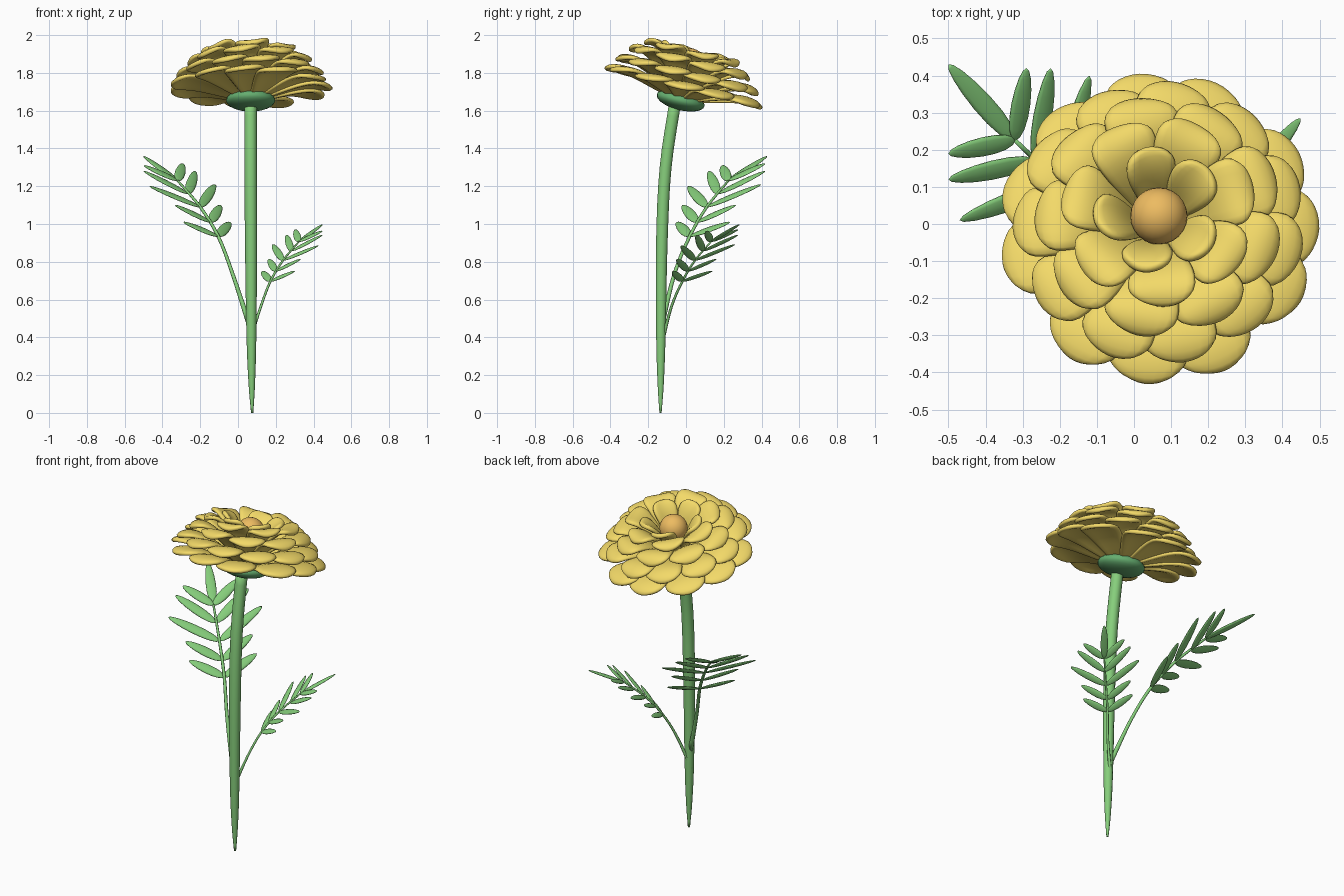
import bpy, bmesh, math
from mathutils import Vector, Matrix

if "Cube" in bpy.data.objects:
    bpy.data.objects.remove(bpy.data.objects["Cube"])


def mat(name, col):
    m = bpy.data.materials.new(name)
    m.diffuse_color = (*col, 1)
    m.use_nodes = True
    m.node_tree.nodes["Principled BSDF"].inputs["Base Color"].default_value = m.diffuse_color
    return m


GREEN = mat("green", (0.24, 0.62, 0.2))
DARK_GREEN = mat("dark_green", (0.13, 0.42, 0.16))
YELLOW = mat("yellow", (0.9, 0.7, 0.14))
ORANGE = mat("orange", (0.85, 0.5, 0.12))


def finish(name, bm, material):
    bmesh.ops.recalc_face_normals(bm, faces=bm.faces)
    me = bpy.data.meshes.new(name)
    bm.to_mesh(me)
    bm.free()
    for p in me.polygons:
        p.use_smooth = True
    ob = bpy.data.objects.new(name, me)
    bpy.context.collection.objects.link(ob)
    me.materials.append(material)
    return ob


def tube(bm, pts, sides=10):
    """Tapered tube through smoothed (x, y, z, radius) points."""
    P = [Vector(p) for p in pts]
    line = []
    for i in range(len(P) - 1):
        a, b = P[i], P[i + 1]
        ta = (b - P[i - 1]) / 2 if i else b - a
        tb = (P[i + 2] - a) / 2 if i + 2 < len(P) else b - a
        for k in range(4):
            t = k / 4
            line.append(a * (2*t**3 - 3*t*t + 1) + ta * (t**3 - 2*t*t + t)
                        + b * (3*t*t - 2*t**3) + tb * (t**3 - t*t))
    line.append(P[-1])
    rings = []
    for i, q in enumerate(line):
        d = (line[min(i + 1, len(line) - 1)] - line[max(i - 1, 0)]).xyz
        x = Vector((0, 1, 0)).cross(d).normalized()
        y = d.cross(x).normalized()
        rings.append([bm.verts.new(q.xyz + q.w * (x * math.cos(a) + y * math.sin(a)))
                      for a in [2 * math.pi * k / sides for k in range(sides)]])
    for r, s in zip(rings, rings[1:]):
        for k in range(sides):
            bm.faces.new((r[k], r[k - 1], s[k - 1], s[k]))
    bm.faces.new(rings[0])
    bm.faces.new(rings[-1])


# Main stem
bm = bmesh.new()
tube(bm, [(.075, -.135, 0, .006), (.073, -.134, .15, .017), (.071, -.133, .4, .026),
          (.069, -.128, .9, .032), (.067, -.108, 1.3, .033), (.067, -.055, 1.66, .033)])
finish("stem", bm, GREEN)


# Feathered leaves: thin stalk with five pairs of leaflets and one at the end
def leaflet(bm, base, tip, normal, width):
    d = tip - base
    side = d.cross(normal).normalized()
    n = side.cross(d).normalized()
    m = Matrix((side * width, d / 2, n * .008)).transposed().to_4x4()
    m.translation = (base + tip) / 2
    new = bmesh.ops.create_uvsphere(bm, u_segments=10, v_segments=8, radius=1,
                                    matrix=Matrix.Rotation(math.pi / 2, 4, 'X'))["verts"]
    for v in new:
        v.co.x *= 1 - .15 * v.co.y
    bmesh.ops.transform(bm, matrix=m, verts=new)


ORIGIN = Vector((.062, -.13, .46))
PAIRS = [  # attachment, outer tip, inner tip
    ((-.32, .225, 1.23), (-.5, .19, 1.31), (-.29, .42, 1.32)),
    ((-.265, .17, 1.16), (-.5, .12, 1.28), (-.225, .42, 1.28)),
    ((-.2, .11, 1.09), (-.47, .01, 1.2), (-.12, .4, 1.21)),
    ((-.145, .06, 1.01), (-.335, -.02, 1.1), (-.09, .265, 1.1)),
    ((-.105, .02, .935), (-.29, -.05, 1.01), (-.04, .235, 1.01))]


def leaf(name, place):
    bm = bmesh.new()
    tube(bm, [(*ORIGIN, .014), (-.03, -.06, .74, .01), (-.105, .02, .935, .009),
              (-.2, .11, 1.09, .008), (-.32, .225, 1.23, .006)], 8)
    n = Vector((-.62, .6, .6)).cross(Vector((.69, .72, 0)))
    for base, a, b in PAIRS:
        for tip in (a, b):
            leaflet(bm, Vector(base), Vector(tip), n, .029)
    leaflet(bm, Vector(PAIRS[0][0]), Vector((-.5, .43, 1.36)), n, .029)
    bmesh.ops.transform(bm, matrix=place, verts=bm.verts)
    finish(name, bm, GREEN)


leaf("left_leaf", Matrix())
leaf("right_leaf", Matrix.Translation((.055, -.13, .36))
     @ Matrix.Diagonal((-.7, .74, .71, 1)) @ Matrix.Translation(-ORIGIN))

# Tilted flower head: calyx, centre and petals share one frame
HEAD = Matrix.Translation((.067, -.03, 1.65)) @ Matrix.Rotation(math.radians(-14.2), 4, 'X')
for name, z, r, h, m in (("calyx", .005, .13, .052, DARK_GREEN), ("flower_centre", .21, .077, .077, ORANGE)):
    bm = bmesh.new()
    bmesh.ops.create_uvsphere(bm, u_segments=24, v_segments=14, radius=1,
                              matrix=HEAD @ Matrix.Translation((0, 0, z)) @ Matrix.Diagonal((r, r, h, 1)))
    finish(name, bm, m)

WIDTHS = (.25, .45, .68, .87, 1, .97, .62)
STEPS = (0, .18, .38, .57, .75, .91, 1.02)


def petal_ring(name, angles, curve, width, cup, roll=.012):
    """One ring of petals; curve is a Bezier of (radius, height)."""
    c = [Vector(p) for p in curve]
    bm = bmesh.new()
    for ang in angles:
        rot = HEAD @ Matrix.Rotation(math.radians(ang), 4, 'Z')
        rows = []
        for t0, w in zip(STEPS, WIDTHS):
            row = []
            for k in range(-2, 3):
                v = k / 2
                t = t0 - .07 * v * v * t0
                s = 1 - t
                p = c[0]*s**3 + 3*c[1]*s*s*t + 3*c[2]*s*t*t + c[3]*t**3
                d = ((c[1]-c[0])*s*s + 2*(c[2]-c[1])*s*t + (c[3]-c[2])*t*t).normalized()
                p = p + Vector((-d.y, d.x)) * (cup * v * v + roll * v) * w
                row.append(bm.verts.new(rot @ Vector((p.x, v * w * width, p.y))))
            rows.append(row)
        for a, b in zip(rows, rows[1:]):
            for k in range(4):
                bm.faces.new((a[k], b[k], b[k + 1], a[k + 1]))
    ob = finish(name, bm, YELLOW)
    so = ob.modifiers.new("thickness", 'SOLIDIFY')
    so.thickness, so.offset = .026, 0
    ss = ob.modifiers.new("smooth", 'SUBSURF')
    ss.levels = ss.render_levels = 1


def even(n, start):
    return [start + 360 * i / n for i in range(n)]


petal_ring("outer_petals", (97, 69, 29, 0, -28, -66, -95, -124, -167, 164, 132),
           ((.05, .02), (.18, .05), (.33, .15), (.43, .07)), .115, -.015)
petal_ring("second_petals", (113, 83, 49, 15, -14, -47, -80, -110, -145, 180, 148),
           ((.05, .04), (.17, .12), (.32, .22), (.39, .13)), .105, -.015)
petal_ring("third_petals", even(9, 20),
           ((.05, .06), (.13, .16), (.27, .30), (.33, .195)), .105, -.012)
petal_ring("fourth_petals", even(7, 15),
           ((.04, .07), (.1, .18), (.19, .325), (.26, .25)), .095, .005)
petal_ring("inner_petals", (40, 100, 187, 255, 323),
           ((.04, .08), (.08, .17), (.11, .26), (.175, .28)), .07, .015)
